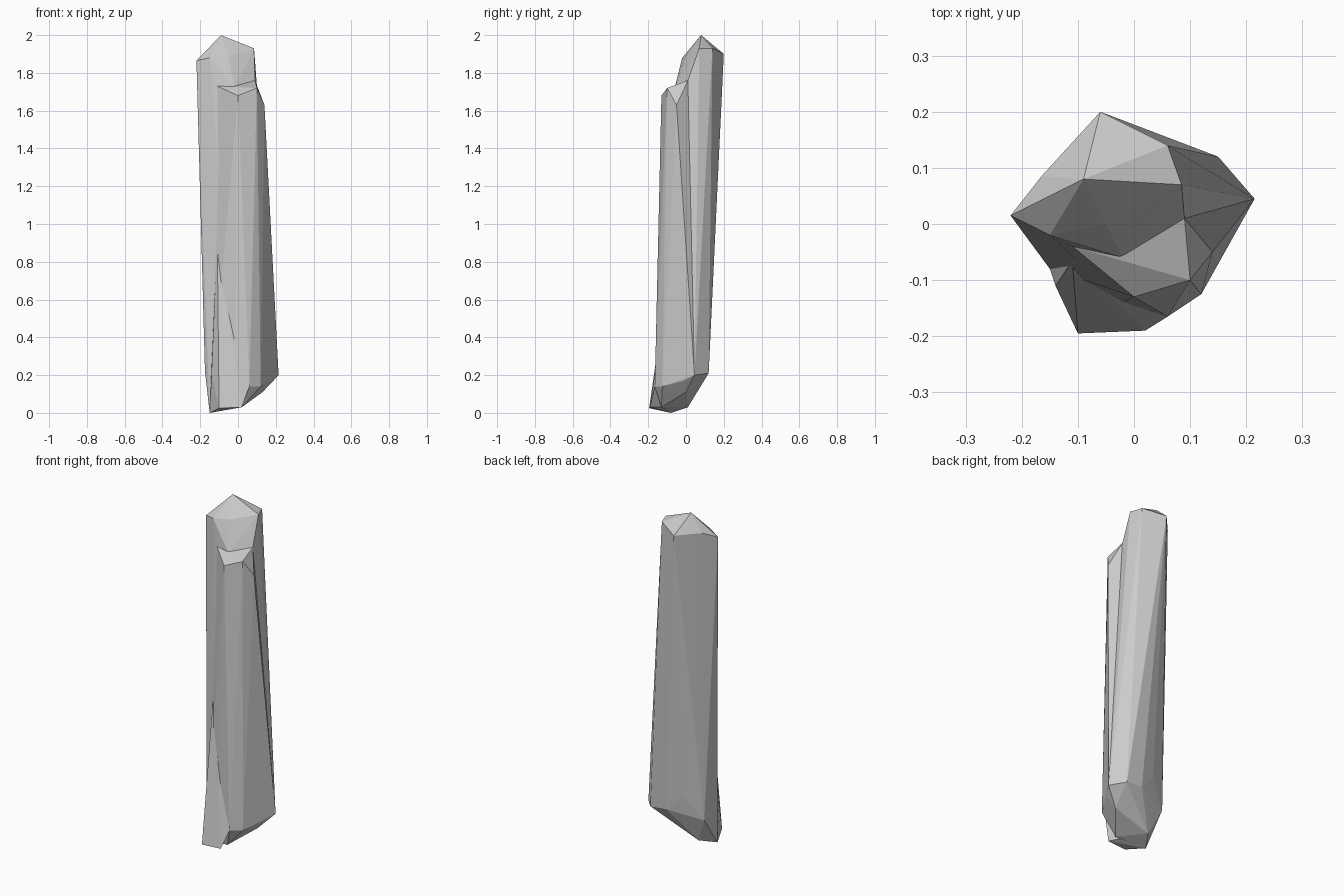
import bpy, bmesh

if "Cube" in bpy.data.objects:
    bpy.data.objects.remove(bpy.data.objects["Cube"])


def hull(name, points):
    """Flat-faced convex stone through the given corner points."""
    bm = bmesh.new()
    for p in points:
        bm.verts.new(p)
    res = bmesh.ops.convex_hull(bm, input=bm.verts[:])
    loose = {v for v in res["geom_interior"] + res["geom_unused"]
             if isinstance(v, bmesh.types.BMVert)}
    loose |= {v for v in bm.verts if not v.link_faces}
    bmesh.ops.delete(bm, geom=list(loose), context='VERTS')
    bmesh.ops.recalc_face_normals(bm, faces=bm.faces[:])
    mesh = bpy.data.meshes.new(name)
    bm.to_mesh(mesh)
    bm.free()
    ob = bpy.data.objects.new(name, mesh)
    bpy.context.collection.objects.link(ob)
    return ob


# chipped foot shared by both halves of the column
foot = [(-.15, -.08, 0), (-.09, .01, .03), (.02, -.13, .03), (.13, 0, .11),
        (.215, .045, .2), (.15, .12, .21), (.045, .12, .22), (-.05, .10, .32),
        (-.155, .05, .18), (-.175, -.045, .22), (-.02, -.14, .275),
        (.03, -.155, .26), (.06, -.165, .14), (.12, -.125, .14),
        (.12, -.12, .26), (.18, -.01, .17)]

# line where the tall wall meets the broken ledge
notch = [(-.11, -.04, 1.73), (-.02, -.06, 1.72), (.09, .01, 1.76)]

# tall rear half with the pointed top
peak = [(-.09, .08, 2), (-.06, .2, 1.9), (.06, .14, 1.93), (.085, .07, 1.93),
        (-.05, 0, 1.89), (-.15, -.02, 1.88), (-.22, .015, 1.865),
        (-.165, .085, 1.9)]
column = hull("stone_column", foot + notch + peak)

# shorter front half ending in the ledge
ledge = [(0, -.13, 1.68), (.1, -.1, 1.72), (.14, -.05, 1.63)]
front = hull("front_half", foot + notch + ledge)

# tapering splinter at the front foot
splinter = hull("front_splinter", [
    (-.11, -.065, .94), (-.10, -.195, .025), (.02, -.19, .03),
    (-.15, -.08, 0), (-.14, -.11, .21), (.06, -.165, .14),
    (-.09, .01, .03), (.02, -.1, .2)])

# merge everything into one solid
for part in (front, splinter):
    mod = column.modifiers.new("join_" + part.name, 'BOOLEAN')
    mod.operation = 'UNION'
    mod.solver = 'EXACT'
    mod.object = part
bpy.context.view_layer.update()
deps = bpy.context.evaluated_depsgraph_get()
merged = bpy.data.meshes.new_from_object(column.evaluated_get(deps))
column.modifiers.clear()
column.data = merged
for part in (front, splinter):
    bpy.data.objects.remove(part, do_unlink=True)
